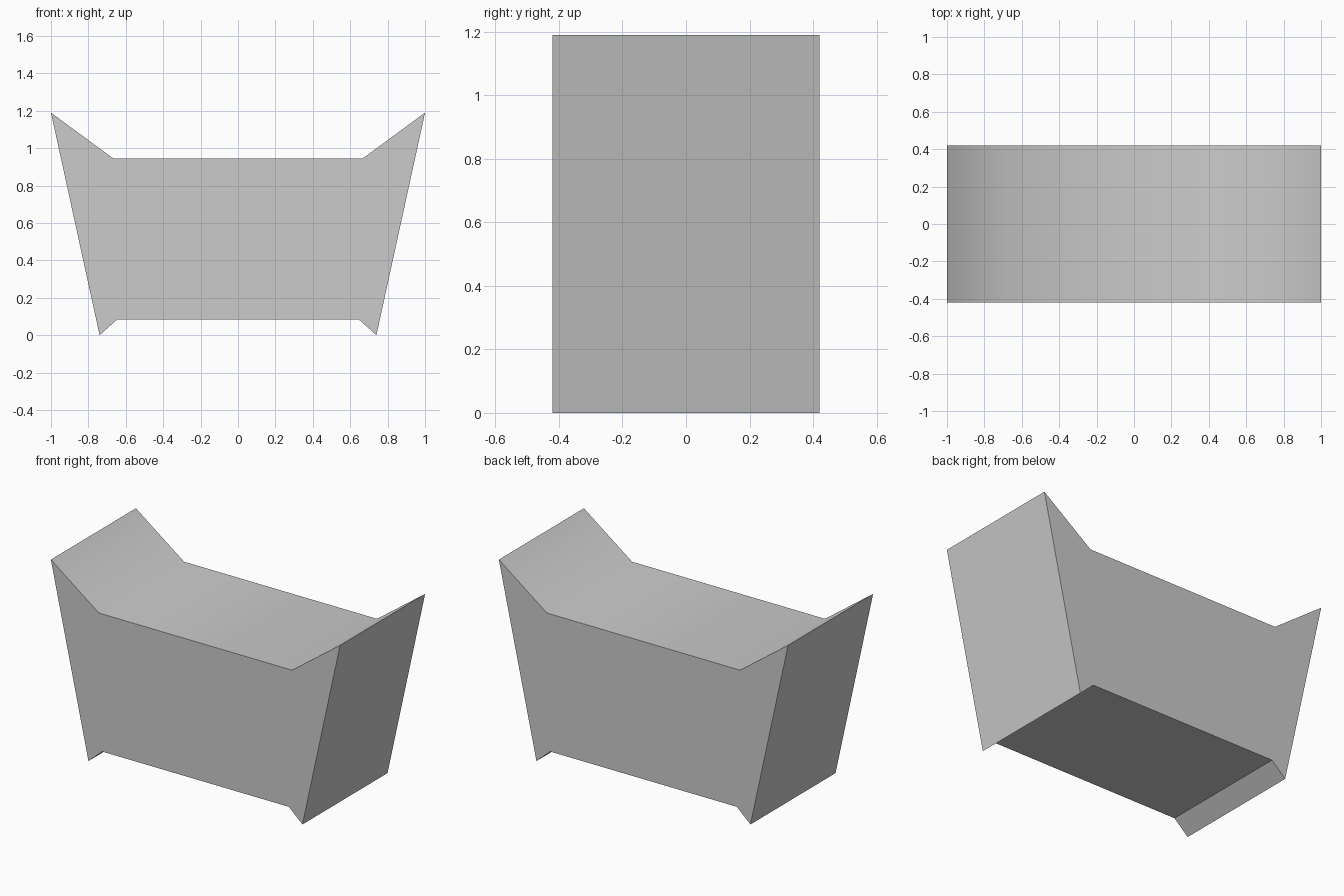
import bpy
import bmesh
from math import radians

cube = bpy.data.objects.get("Cube")
if cube:
    bpy.data.objects.remove(cube, do_unlink=True)

DEPTH = 0.84

# Plain grey finish
grey = bpy.data.materials.new("plain grey")
grey.use_nodes = True
colour = (0.6, 0.6, 0.6, 1.0)
grey.diffuse_color = colour
grey.node_tree.nodes["Principled BSDF"].inputs["Base Color"].default_value = colour

# Right half of the outline, from the underside up to the top, then mirrored
half = [(0.645, 0.085), (0.74, 0.0), (1.0, 1.19), (0.667, 0.945)]
outline = half + [(-x, z) for x, z in reversed(half)]

# Flared body: the outline extruded front to back
bm = bmesh.new()
front = bm.faces.new([bm.verts.new((x, -DEPTH / 2, z)) for x, z in outline])
extruded = bmesh.ops.extrude_face_region(bm, geom=[front], use_keep_orig=True)
back_verts = [v for v in extruded["geom"] if isinstance(v, bmesh.types.BMVert)]
bmesh.ops.translate(bm, verts=back_verts, vec=(0, DEPTH, 0))
bmesh.ops.recalc_face_normals(bm, faces=bm.faces)

mesh = bpy.data.meshes.new("flared_body")
bm.to_mesh(mesh)
bm.free()
mesh.materials.append(grey)
body = bpy.data.objects.new("flared_body", mesh)
bpy.context.collection.objects.link(body)

# The top blends softly into its raised ends; all other edges stay sharp
bpy.ops.object.select_all(action="DESELECT")
body.select_set(True)
bpy.context.view_layer.objects.active = body
bpy.ops.object.shade_smooth_by_angle(angle=radians(38))
